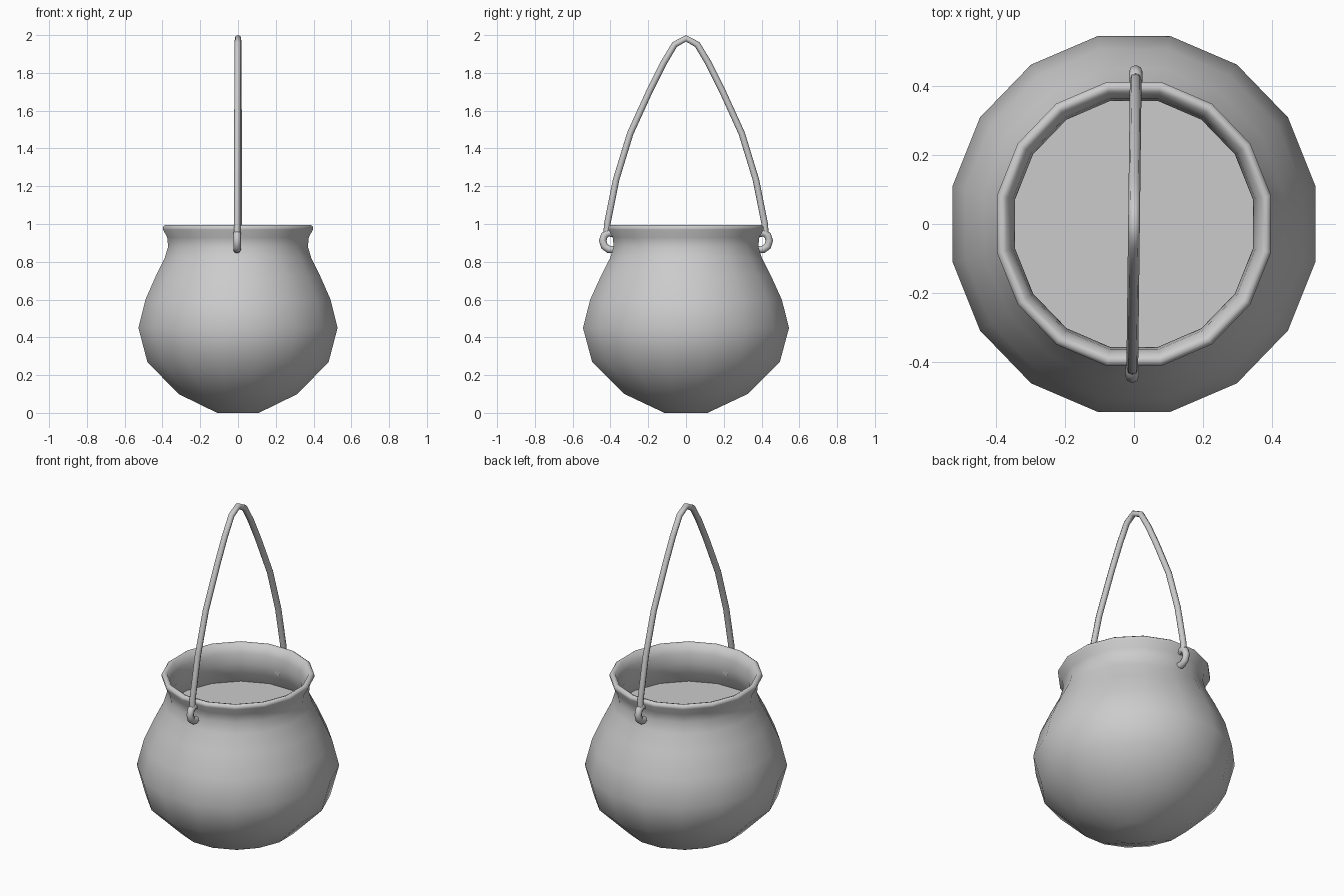
import bpy, bmesh, math

if "Cube" in bpy.data.objects:
    bpy.data.objects.remove(bpy.data.objects["Cube"])

SIDES = 16
APOTHEM = math.cos(math.pi / SIDES)
Y_STRETCH = 1.035


def ring(bm, r, z):
    r /= APOTHEM
    return [bm.verts.new((r * math.cos((i + 0.5) * math.tau / SIDES),
                          Y_STRETCH * r * math.sin((i + 0.5) * math.tau / SIDES), z))
            for i in range(SIDES)]


def lathe(name, profile, cap_start=True, cap_end=True):
    bm = bmesh.new()
    rings = [ring(bm, r, z) for r, z in profile]
    for a, b in zip(rings, rings[1:]):
        for i in range(SIDES):
            j = (i + 1) % SIDES
            bm.faces.new((a[i], a[j], b[j], b[i]))
    if cap_start:
        bm.faces.new(rings[0][::-1])
    if cap_end:
        bm.faces.new(rings[-1])
    me = bpy.data.meshes.new(name)
    bm.to_mesh(me)
    bm.free()
    ob = bpy.data.objects.new(name, me)
    bpy.context.collection.objects.link(ob)
    me.shade_smooth()
    return ob


def tube(name, pts, radius):
    cu = bpy.data.curves.new(name, 'CURVE')
    cu.dimensions = '3D'
    cu.bevel_depth = radius
    cu.bevel_resolution = 2
    cu.use_fill_caps = True
    sp = cu.splines.new('POLY')
    sp.points.add(len(pts) - 1)
    for p, co in zip(sp.points, pts):
        p.co = (*co, 1)
    sp.use_smooth = True
    ob = bpy.data.objects.new(name, cu)
    bpy.context.collection.objects.link(ob)
    # turn the curve into a mesh
    bpy.ops.object.select_all(action='DESELECT')
    ob.select_set(True)
    bpy.context.view_layer.objects.active = ob
    bpy.ops.object.convert(target='MESH')
    bpy.ops.object.shade_smooth_by_angle(angle=math.radians(60))
    return ob


# round pot: outside wall, rolled lip, inside of the neck, then the contents surface
lathe("pot", [(0.11, 0), (0.315, 0.10), (0.48, 0.27), (0.527, 0.45), (0.49, 0.60),
              (0.435, 0.725), (0.388, 0.82), (0.37, 0.88), (0.375, 0.93), (0.397, 0.97),
              (0.398, 0.985), (0.385, 0.995), (0.37, 0.99), (0.352, 0.94),
              (0.345, 0.88), (0.358, 0.82), (0.41, 0.72)], cap_end=False)
lathe("contents", [(0.405, 0.755)], cap_start=False)

# bail handle, mirrored about the middle
half = [(0.42, 0.955), (0.417, 1.0), (0.37, 1.235), (0.295, 1.48), (0.19, 1.71),
        (0.12, 1.85), (0.06, 1.95)]
path = half + [(0, 1.983)] + [(-y, z) for y, z in reversed(half)]
tube("handle", [(0.012 * y, y, z) for y, z in path], 0.017)

# hooked lugs that hold the handle on both sides
lug = [(0.385, 0.95), (0.412, 0.953), (0.432, 0.94), (0.441, 0.912),
       (0.432, 0.882), (0.41, 0.866), (0.36, 0.862)]
for side, name in ((1, "back_lug"), (-1, "front_lug")):
    tube(name, [(0.005 * side, side * y, z) for y, z in lug], 0.02)
